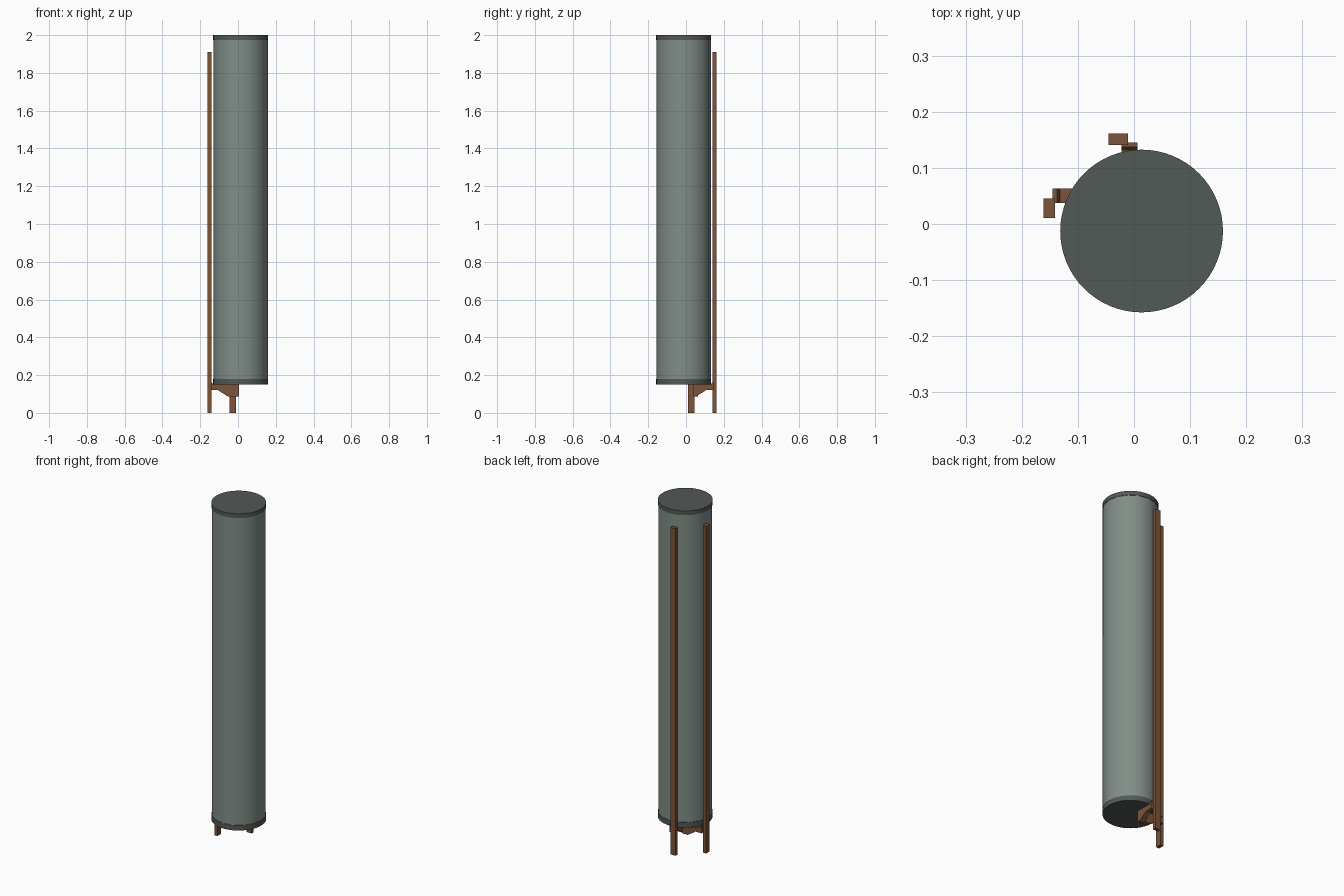
import bpy
import bmesh
import math

if "Cube" in bpy.data.objects:
    bpy.data.objects.remove(bpy.data.objects["Cube"], do_unlink=True)


def material(name, rgb):
    mat = bpy.data.materials.new(name)
    mat.use_nodes = True
    mat.diffuse_color = (*rgb, 1)
    mat.node_tree.nodes["Principled BSDF"].inputs["Base Color"].default_value = (*rgb, 1)
    return mat


GREY_GREEN = material("grey green", (0.22, 0.27, 0.245))
DARK_GREY = material("dark grey green", (0.085, 0.1, 0.092))
BROWN = material("wood brown", (0.2, 0.09, 0.04))

CENTRE = (0.0135, -0.0125)


def drum(name, radius, z0, z1, sides, mat):
    bpy.ops.mesh.primitive_cylinder_add(vertices=sides, radius=radius, depth=z1 - z0,
                                        location=(*CENTRE, (z0 + z1) / 2))
    obj = bpy.context.object
    obj.name = name
    obj.data.materials.append(mat)
    bpy.ops.object.shade_smooth_by_angle(angle=math.radians(35))


def box(name, low, high, mat):
    bpy.ops.mesh.primitive_cube_add(size=1, location=[(a + b) / 2 for a, b in zip(low, high)])
    obj = bpy.context.object
    obj.name = name
    obj.scale = [b - a for a, b in zip(low, high)]
    obj.data.materials.append(mat)


def bracket(name, profile, place, side0, side1):
    """Extrude a (distance, height) outline sideways; place maps it to the model."""
    bm = bmesh.new()
    face = bm.faces.new([bm.verts.new(place(d, side0, z)) for d, z in profile])
    top = bmesh.ops.extrude_face_region(bm, geom=[face])["geom"]
    shift = [b - a for a, b in zip(place(0, side0, 0), place(0, side1, 0))]
    bmesh.ops.translate(bm, vec=shift, verts=[v for v in top if isinstance(v, bmesh.types.BMVert)])
    bmesh.ops.recalc_face_normals(bm, faces=bm.faces)
    mesh = bpy.data.meshes.new(name)
    bm.to_mesh(mesh)
    bm.free()
    mesh.materials.append(BROWN)
    bpy.context.collection.objects.link(bpy.data.objects.new(name, mesh))


def outline(inner):
    # Level arm with a raised lip outside and a deeper inner end
    return [(0.145, 0.16), (0.137, 0.16), (0.132, 0.15), (inner, 0.15),
            (inner, 0.087), (0.055, 0.087), (0.105, 0.12), (0.145, 0.12)]


# Tall drum with a rim at each end
drum("body", 0.144, 0.16, 1.99, 16, GREY_GREEN)
drum("bottom_cap", 0.145, 0.15, 0.18, 64, DARK_GREY)
drum("top_cap", 0.145, 1.975, 2.0, 64, DARK_GREY)

# Two upright posts
box("back_post", (-0.045, 0.141, 0), (-0.011, 0.161, 1.91), BROWN)
box("right_post", (-0.161, 0.011, 0), (-0.141, 0.045, 1.91), BROWN)

# Brackets under the drum, meeting at a corner
bracket("right_bracket", outline(0.022), lambda d, s, z: (-d, s, z), 0.037, 0.063)
bracket("back_bracket", outline(0.037), lambda d, s, z: (s, d, z), -0.022, 0.006)
